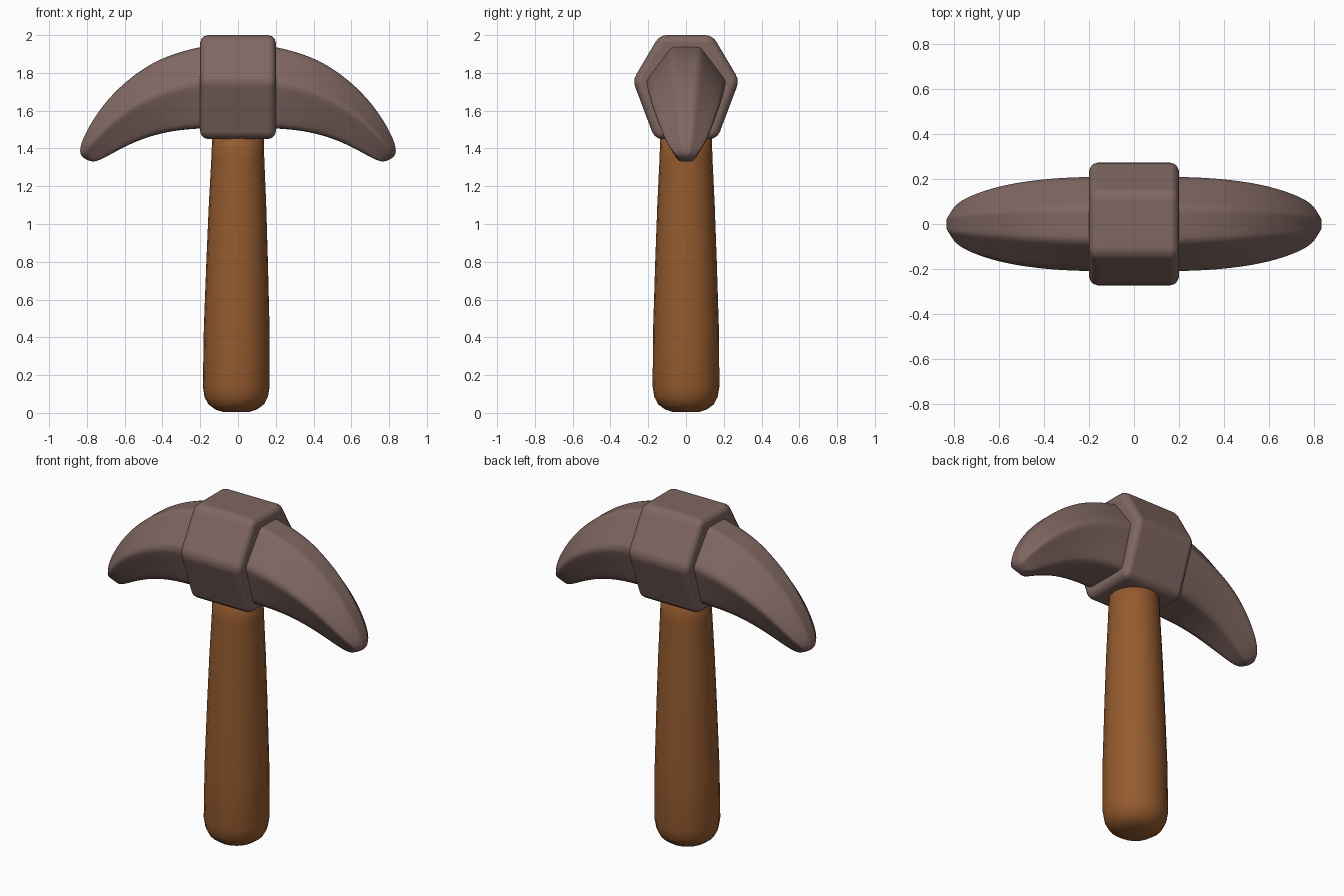
import bpy, bmesh, math

if "Cube" in bpy.data.objects:
    bpy.data.objects.remove(bpy.data.objects["Cube"])


def material(name, rgb):
    m = bpy.data.materials.new(name)
    m.diffuse_color = (*rgb, 1)
    m.use_nodes = True
    m.node_tree.nodes["Principled BSDF"].inputs["Base Color"].default_value = m.diffuse_color
    return m


STONE = material("warm_grey_stone", (0.215, 0.135, 0.120))
WOOD = material("brown_wood", (0.30, 0.105, 0.028))


def loft(name, rings, mat, crease=0.0):
    """Skin closed rings of points; optionally crease the lengthwise edges."""
    bm = bmesh.new()
    layer = bm.edges.layers.float.new("crease_edge")
    loops = [[bm.verts.new(p) for p in ring] for ring in rings]
    n = len(loops[0])
    for a, b in zip(loops, loops[1:]):
        for i in range(n):
            j = (i + 1) % n
            bm.faces.new((a[i], a[j], b[j], b[i]))
    bm.faces.new(loops[0][::-1])
    bm.faces.new(loops[-1])
    if crease:
        for a, b in zip(loops, loops[1:]):
            for va, vb in zip(a, b):
                bm.edges.get((va, vb))[layer] = crease
    bmesh.ops.recalc_face_normals(bm, faces=bm.faces)
    for f in bm.faces:
        f.smooth = True
    me = bpy.data.meshes.new(name)
    bm.to_mesh(me)
    bm.free()
    me.materials.append(mat)
    ob = bpy.data.objects.new(name, me)
    bpy.context.collection.objects.link(ob)
    return ob


# Handle: tapered round shaft with a rounded butt
profile = [(0.005, 0.07), (0.018, 0.11), (0.045, 0.147), (0.085, 0.168),
           (0.14, 0.177), (0.45, 0.174), (0.80, 0.163), (1.10, 0.152),
           (1.35, 0.140), (1.55, 0.134)]
SIDES = 20
rings = []
for z, r in profile:
    cx = -0.010 * (1 - z / 1.5)
    rings.append([(cx + r * math.cos(2 * math.pi * i / SIDES),
                   r * math.sin(2 * math.pi * i / SIDES), z)
                  for i in range(SIDES)])
loft("handle", rings, WOOD)

# Collar: bevelled six-sided block around the top of the handle
half = [(0.140, 2.0), (0.282, 1.76), (0.165, 1.45)]
hexagon = half + [(-y, z) for y, z in reversed(half)]
collar = loft("collar", [[(x, y, z) for y, z in hexagon]
                         for x in (-0.20, 0.20)], STONE)
bev = collar.modifiers.new("soft_edges", "BEVEL")
bev.width = 0.04
bev.segments = 3
bev.limit_method = 'ANGLE'
bev.angle_limit = math.radians(25)
bev.harden_normals = True

# Blades: curved six-sided spike, mirrored to the other side
# each station: top (x, z), ridge (x, z), underside (x, z), then half widths
stations = [
    ((0.08, 1.955), (0.08, 1.770), (0.08, 1.505), (0.080, 0.215, 0.140)),
    ((0.20, 1.940), (0.20, 1.755), (0.20, 1.508), (0.078, 0.215, 0.140)),
    ((0.42, 1.880), (0.38, 1.715), (0.36, 1.493), (0.070, 0.208, 0.120)),
    ((0.60, 1.755), (0.55, 1.635), (0.50, 1.455), (0.055, 0.185, 0.100)),
    ((0.73, 1.615), (0.67, 1.545), (0.61, 1.405), (0.045, 0.152, 0.080)),
    ((0.81, 1.480), (0.76, 1.450), (0.69, 1.360), (0.035, 0.115, 0.058)),
    ((0.84, 1.400), (0.81, 1.388), (0.745, 1.332), (0.025, 0.075, 0.042)),
    ((0.832, 1.355), (0.815, 1.348), (0.785, 1.328), (0.015, 0.035, 0.022)),
]
rings = []
for *points, widths in stations:
    side = [(x, w, z) for (x, z), w in zip(points, widths)]
    rings.append(side + [(x, -y, z) for x, y, z in reversed(side)])
blades = loft("blades", rings, STONE, crease=0.75)
mir = blades.modifiers.new("other_side", "MIRROR")
mir.use_axis[0] = True
mir.use_mirror_merge = False
sub = blades.modifiers.new("smooth", "SUBSURF")
sub.levels = sub.render_levels = 3
